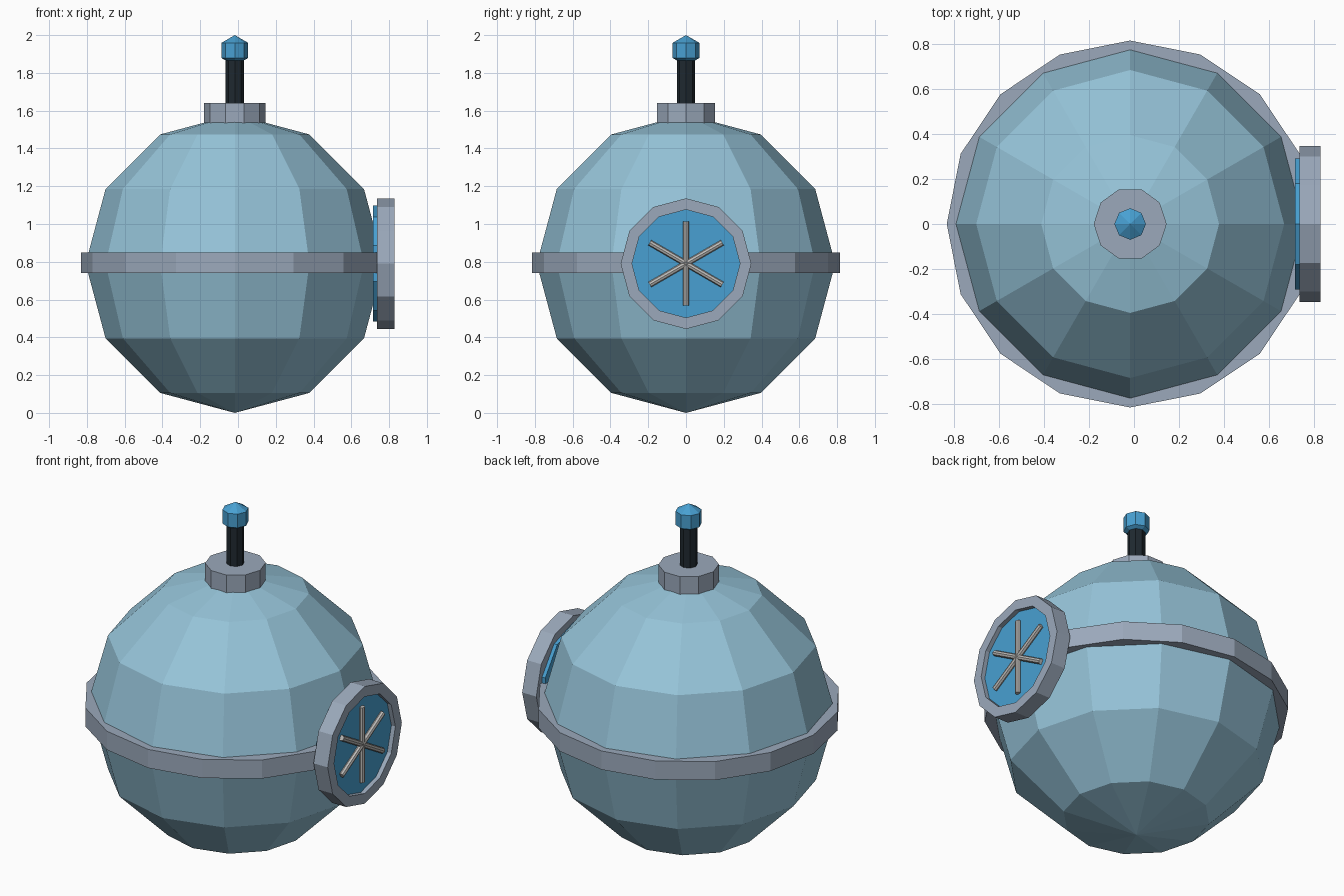
import bpy, bmesh, math
from mathutils import Vector, Matrix

if "Cube" in bpy.data.objects:
    bpy.data.objects.remove(bpy.data.objects["Cube"])

CX, CZ = -0.017, 0.79          # body axis and porthole height


def material(name, rgb):
    m = bpy.data.materials.new(name)
    lin = [((c / 255 + 0.055) / 1.055) ** 2.4 for c in rgb]
    m.diffuse_color = (*lin, 1)
    m.use_nodes = True
    m.node_tree.nodes["Principled BSDF"].inputs["Base Color"].default_value = m.diffuse_color
    return m


BODY = material("pale blue", (150, 196, 217))
TRIM = material("grey trim", (155, 169, 187))
BLUE = material("bright blue", (72, 160, 210))
DARK = material("near black", (31, 41, 48))
STEEL = material("light steel", (190, 188, 185))


def finish(bm, name, mat, matrix):
    bmesh.ops.recalc_face_normals(bm, faces=bm.faces)
    me = bpy.data.meshes.new(name)
    bm.to_mesh(me)
    bm.free()
    me.transform(matrix)
    me.materials.append(mat)
    ob = bpy.data.objects.new(name, me)
    bpy.context.collection.objects.link(ob)
    return ob


def ring(name, mat, r_in, r_out, h, sides, matrix):
    """Flat-sided ring with rectangular section, base at local z = 0."""
    bm = bmesh.new()
    prof = [(r_in, 0), (r_out, 0), (r_out, h), (r_in, h)]
    rows = []
    for i in range(sides):
        a = 2 * math.pi * i / sides
        rows.append([bm.verts.new((r * math.cos(a), r * math.sin(a), z)) for r, z in prof])
    for i in range(sides):
        p, q = rows[i], rows[(i + 1) % sides]
        for k in range(4):
            bm.faces.new((p[k], q[k], q[(k + 1) % 4], p[(k + 1) % 4]))
    return finish(bm, name, mat, matrix)


def cylinder(name, mat, r, h, sides, matrix):
    """Capped cylinder with first corner on local +x, base at local z = 0."""
    bm = bmesh.new()
    ends = []
    for z in (0, h):
        ends.append([bm.verts.new((r * math.cos(2 * math.pi * i / sides),
                                   r * math.sin(2 * math.pi * i / sides), z))
                     for i in range(sides)])
    bm.faces.new(ends[0])
    bm.faces.new(ends[1])
    for i in range(sides):
        j = (i + 1) % sides
        bm.faces.new((ends[0][i], ends[0][j], ends[1][j], ends[1][i]))
    return finish(bm, name, mat, matrix)


def ball(name, mat, r, segs, rings, centre):
    bm = bmesh.new()
    bmesh.ops.create_uvsphere(bm, u_segments=segs, v_segments=rings, radius=r)
    return finish(bm, name, mat, Matrix.Translation(centre))


def at(x, y, z):
    return Matrix.Translation((x, y, z))


# Round body and its belt
ball("body", BODY, 0.79, 12, 6, (CX, 0, 0.79))
ring("belt", TRIM, 0.74, 0.815, 0.11, 16, at(CX, 0, 0.74))

# Neck collar, rod and knob on top
cylinder("collar", TRIM, 0.162, 0.12, 10, at(CX, 0, 1.52))
cylinder("rod", DARK, 0.048, 0.29, 8, at(CX, 0, 1.58))
ball("knob", BLUE, 0.081, 8, 3, (CX, 0, 1.919))

# Round hatch on the right side: local z points to +x, local x to world -z
side = Matrix.Rotation(math.pi / 2, 4, 'Y')
ring("hatch_rim", TRIM, 0.286, 0.346, 0.092, 12, at(0.736, 0, CZ) @ side)
cylinder("hatch_plate", BLUE, 0.307, 0.087, 10, at(0.715, 0, CZ) @ side)

# Three crossed bars on the hatch
for i in range(3):
    turn = Matrix.Rotation(i * math.pi / 3, 4, 'X')
    cylinder(f"hatch_bar_{i + 1}", STEEL, 0.016, 0.444, 8,
             at(0.81, 0, CZ) @ turn @ at(0, 0, -0.222))
